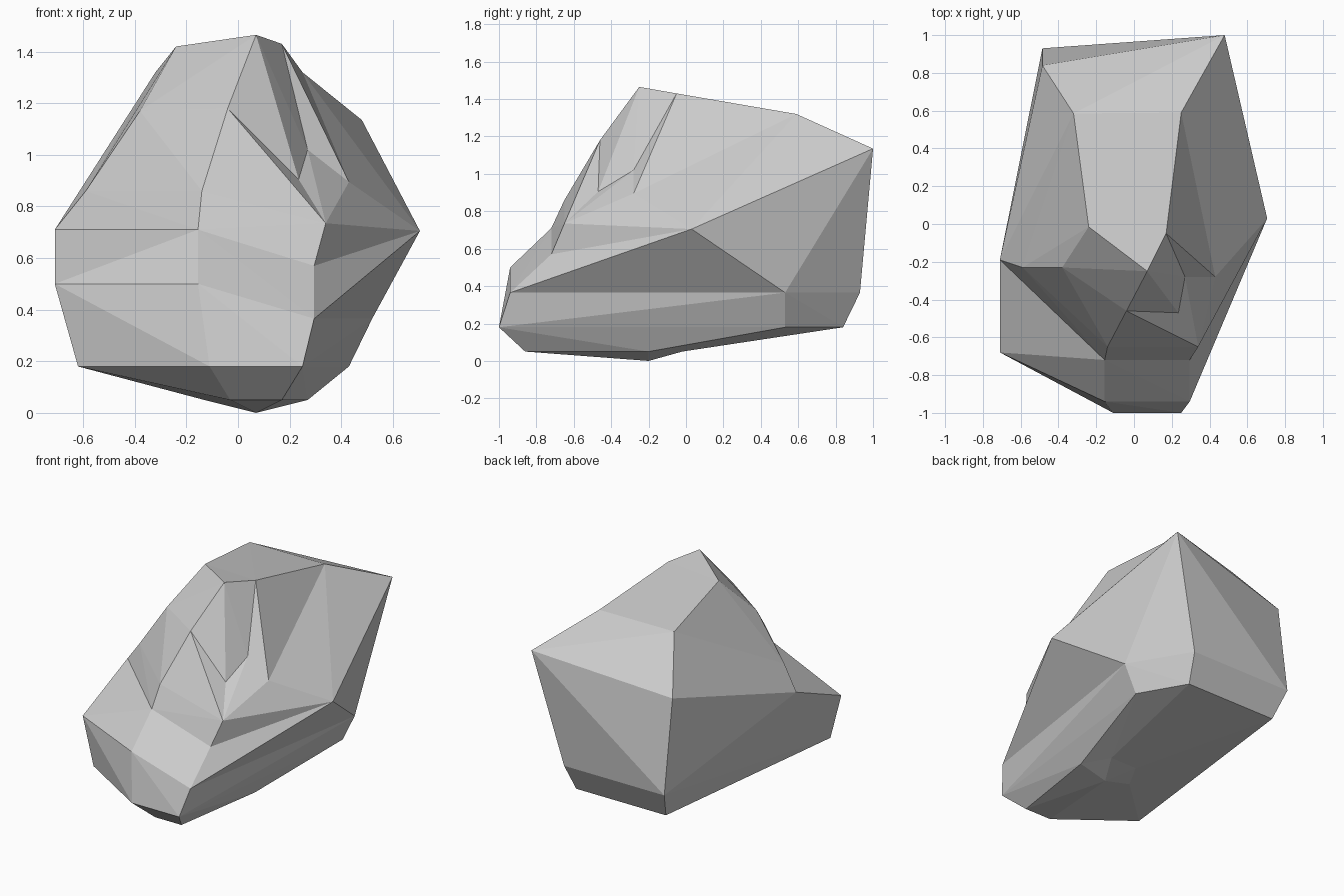
import bpy
import bmesh
from mathutils import Vector

# Remove the default cube only
default_cube = bpy.data.objects.get("Cube")
if default_cube:
    bpy.data.objects.remove(default_cube, do_unlink=True)


def make_material(name, colour):
    material = bpy.data.materials.new(name)
    material.use_nodes = True
    material.diffuse_color = colour
    material.node_tree.nodes["Principled BSDF"].inputs["Base Color"].default_value = colour
    return material


def level(z, outline):
    """A flat six-point ring at one height."""
    return [(x, y, z) for x, y in outline]


def loft(bm, lower, upper):
    """Join two rings, folding each uneven quad outwards."""
    count = len(lower)
    for i in range(count):
        j = (i + 1) % count
        a, b, c, d = lower[i], lower[j], upper[j], upper[i]
        normal = (b.co - a.co).cross(c.co - a.co)
        if normal.dot(d.co - a.co) <= 0:
            triangles = ((a, b, c), (a, c, d))
        else:
            triangles = ((a, b, d), (b, c, d))
        for triangle in triangles:
            bm.faces.new(triangle)


def close(bm, ring, tip):
    """Fan a ring onto a single tip point."""
    tip_vert = bm.verts.new(Vector(tip))
    for i, vert in enumerate(ring):
        bm.faces.new((vert, ring[(i + 1) % len(ring)], tip_vert))


# Every ring runs front-right, front-left, side, back-left, back-right, side
underside = level(0.05, [(-0.03, -0.86), (0.17, -0.86), (0.27, -0.2),
                         (0.17, -0.02), (-0.03, -0.02), (-0.13, -0.2)])
foot = level(0.18, [(-0.11, -1), (0.25, -1), (0.43, 0.53),
                    (0.25, 0.84), (-0.435, 0.84), (-0.62, -0.69)])
belt = [(-0.155, -0.94, 0.5), (0.295, -0.94, 0.365), (0.52, 0.53, 0.365),
        (0.28, 0.93, 0.365), (-0.485, 0.93, 0.365), (-0.71, -0.68, 0.5)]
waist = [(-0.155, -0.72, 0.71), (0.295, -0.72, 0.57), (0.705, 0.03, 0.705),
         (0.48, 1, 1.135), (-0.485, 0.84, 1), (-0.71, -0.19, 0.71)]
shoulder = [(-0.14, -0.65, 0.86), (0.34, -0.65, 0.735), (0.43, -0.28, 0.895),
            (0.25, 0.59, 1.32), (-0.32, 0.585, 1.32), (-0.59, -0.23, 0.86)]
crown = [(-0.04, -0.46, 1.18), (0.235, -0.47, 0.905), (0.27, -0.28, 1.02),
         (0.17, -0.05, 1.43), (-0.24, -0.015, 1.42), (-0.38, -0.23, 1.17)]

# Loft the boulder from underside to crown and close both ends
bm = bmesh.new()
rings = [[bm.verts.new(Vector(point)) for point in ring]
         for ring in (underside, foot, belt, waist, shoulder, crown)]
for lower, upper in zip(rings, rings[1:]):
    loft(bm, lower, upper)
close(bm, rings[0], (0.07, -0.2, 0))
close(bm, rings[-1], (0.07, -0.25, 1.465))
bmesh.ops.recalc_face_normals(bm, faces=bm.faces)

# Flat-shaded boulder in a single stone colour
mesh = bpy.data.meshes.new("boulder")
bm.to_mesh(mesh)
bm.free()
mesh.materials.append(make_material("stone grey", (0.6, 0.6, 0.6, 1)))
boulder = bpy.data.objects.new("boulder", mesh)
bpy.context.collection.objects.link(boulder)
